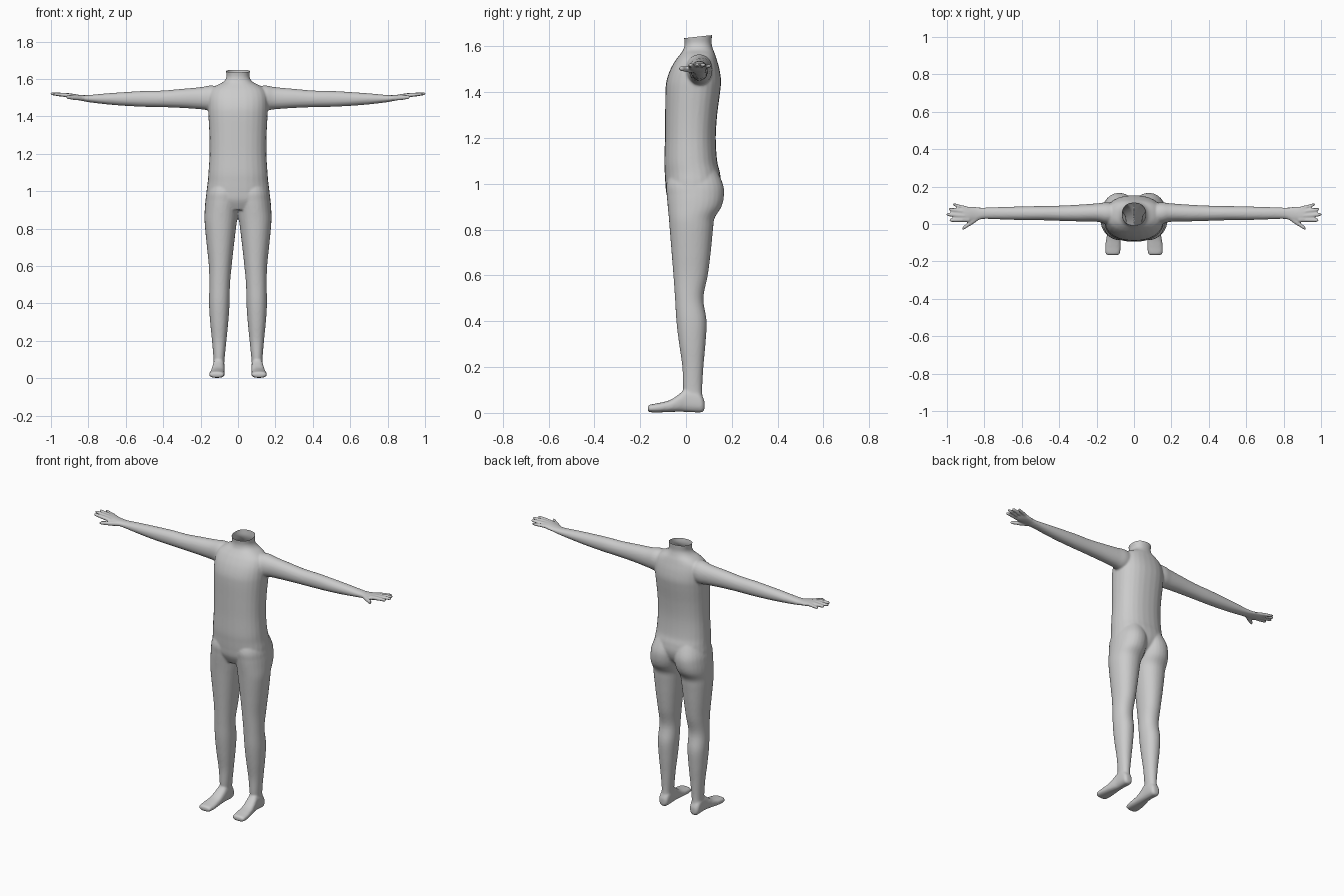
import bpy, bmesh, math
from mathutils import Vector

SIDES = 28
bm = bmesh.new()


def spline(rows, steps=5):
    """Catmull-Rom smoothing through the section rows."""
    out = []
    for i in range(len(rows) - 1):
        p0, p1, p2, p3 = (rows[max(i - 1, 0)], rows[i], rows[i + 1],
                          rows[min(i + 2, len(rows) - 1)])
        for s in range(steps):
            t = s / steps
            out.append([0.5 * (2 * b + (c - a) * t + (2 * a - 5 * b + 4 * c - d) * t * t
                               + (3 * b - a - 3 * c + d) * t ** 3)
                        for a, b, c, d in zip(p0, p1, p2, p3)])
    return out + [list(rows[-1])]


def loft(axis, rows, power=2.0, mirror=False):
    """Rows are (position on axis, low and high of the two other axes)."""
    others = [i for i in range(3) if i != axis]
    for side in ((1, -1) if mirror else (1,)):
        rings = []
        for t, a0, a1, b0, b1 in spline(rows):
            ring = []
            for k in range(SIDES):
                c, s = math.cos(k * math.tau / SIDES), math.sin(k * math.tau / SIDES)
                c = math.copysign(abs(c) ** (2 / power), c)
                s = math.copysign(abs(s) ** (2 / power), s)
                p = [0, 0, 0]
                p[axis] = t
                p[others[0]] = (a0 + a1) / 2 + c * (a1 - a0) / 2
                p[others[1]] = (b0 + b1) / 2 + s * (b1 - b0) / 2
                p[0] *= side
                ring.append(bm.verts.new(p))
            rings.append(ring)
        for r, q in zip(rings, rings[1:]):
            for k in range(SIDES):
                n = (k + 1) % SIDES
                bm.faces.new((r[k], r[n], q[n], q[k]))
        bm.faces.new(rings[0])
        bm.faces.new(rings[-1])


# Torso and neck: z, half width, front, back
torso = [(0.90, .10, -.06, .09), (0.95, .165, -.084, .135), (1.0, .168, -.09, .152),
         (1.05, .162, -.093, .148), (1.1, .158, -.095, .136), (1.2, .152, -.092, .13),
         (1.3, .153, -.091, .136), (1.4, .158, -.09, .149), (1.45, .16, -.085, .153),
         (1.5, .158, -.068, .146), (1.54, .145, -.045, .135), (1.565, .115, -.026, .127),
         (1.585, .078, -.012, .119), (1.61, .062, -.006, .112),
         (1.64, .064, -.009, .113), (1.67, .067, -.012, .115)]
loft(2, [(z, -w, w, f, b) for z, w, f, b in torso], 2.3)

# Legs: z, inner, outer, front, back
loft(2, [(0.05, .075, .133, .0, .075), (0.1, .072, .131, -.012, .071),
         (0.2, .062, .139, -.016, .076), (0.3, .052, .149, -.03, .085),
         (0.4, .045, .155, -.042, .09), (0.5, .043, .153, -.048, .076),
         (0.6, .034, .156, -.055, .095), (0.7, .023, .166, -.063, .108),
         (0.8, .011, .176, -.071, .118), (0.85, .004, .179, -.075, .125),
         (0.9, -.004, .178, -.08, .155), (0.95, -.012, .174, -.084, .166),
         (1.0, -.015, .166, -.085, .161), (1.07, -.01, .14, -.06, .13)], 2.15, True)

# Feet: y, inner, outer, sole, top
loft(1, [(-.167, .088, .137, .008, .028), (-.158, .075, .152, .003, .036),
         (-.12, .071, .154, .002, .043), (-.07, .072, .147, .004, .056),
         (-.03, .072, .14, .005, .082), (.0, .072, .135, .004, .105),
         (.045, .072, .135, .002, .10), (.07, .076, .132, .003, .075),
         (.081, .088, .12, .015, .05)], 2.5, True)

# Arms and palms: x, front, back, bottom, top
loft(0, [(.05, .01, .10, 1.45, 1.55), (.14, .0, .115, 1.432, 1.565),
         (.2, .012, .11, 1.438, 1.556), (.3, .014, .103, 1.445, 1.547),
         (.4, .017, .098, 1.449, 1.538), (.5, .02, .096, 1.451, 1.536),
         (.6, .021, .094, 1.456, 1.53), (.7, .024, .091, 1.464, 1.523),
         (.8, .027, .088, 1.476, 1.514), (.84, .018, .09, 1.484, 1.514),
         (.88, .012, .092, 1.490, 1.520), (.905, .012, .092, 1.496, 1.523),
         (.918, .022, .082, 1.502, 1.521)], 2.1, True)

# Fingers and thumb: base x, base y, base z, tip x, tip y, tip z, radius
for x0, y0, z0, x1, y1, z1, r in (
        (.88, .081, 1.508, .968, .105, 1.515, .0095),
        (.88, .062, 1.510, .991, .079, 1.52, .0105),
        (.88, .042, 1.511, 1.002, .051, 1.522, .0105),
        (.88, .022, 1.510, .988, .020, 1.52, .0105),
        (.835, .03, 1.496, .918, -.025, 1.503, .0125)):
    rows = []
    for f, k in ((0, 1), (.35, 1.05), (.7, .95), (.93, .85), (1, .5)):
        y, z, w = y0 + (y1 - y0) * f, z0 + (z1 - z0) * f, r * k
        rows.append((x0 + (x1 - x0) * f, y - w, y + w, z - w, z + w))
    loft(0, rows, 2.0, True)

bmesh.ops.recalc_face_normals(bm, faces=bm.faces)
mesh = bpy.data.meshes.new("body")
bm.to_mesh(mesh)
bm.free()
body = bpy.data.objects.new("body", mesh)
bpy.context.collection.objects.link(body)
bpy.context.view_layer.objects.active = body
body.select_set(True)

# Fuse the parts into one skin and soften the joins
fuse = body.modifiers.new("fuse", 'REMESH')
fuse.mode = 'VOXEL'
fuse.voxel_size = 0.006
soften = body.modifiers.new("soften", 'SMOOTH')
soften.factor = 0.5
soften.iterations = 5
for name in ("fuse", "soften"):
    bpy.ops.object.modifier_apply(modifier=name)

# Open the neck with a slightly tilted cut
bm = bmesh.new()
bm.from_mesh(body.data)
bmesh.ops.bisect_plane(bm, geom=bm.verts[:] + bm.edges[:] + bm.faces[:],
                       plane_co=Vector((0, .05, 1.642)),
                       plane_no=Vector((0, -.11, 1)).normalized(), clear_outer=True)
bm.to_mesh(body.data)
bm.free()
bpy.ops.object.shade_smooth()
